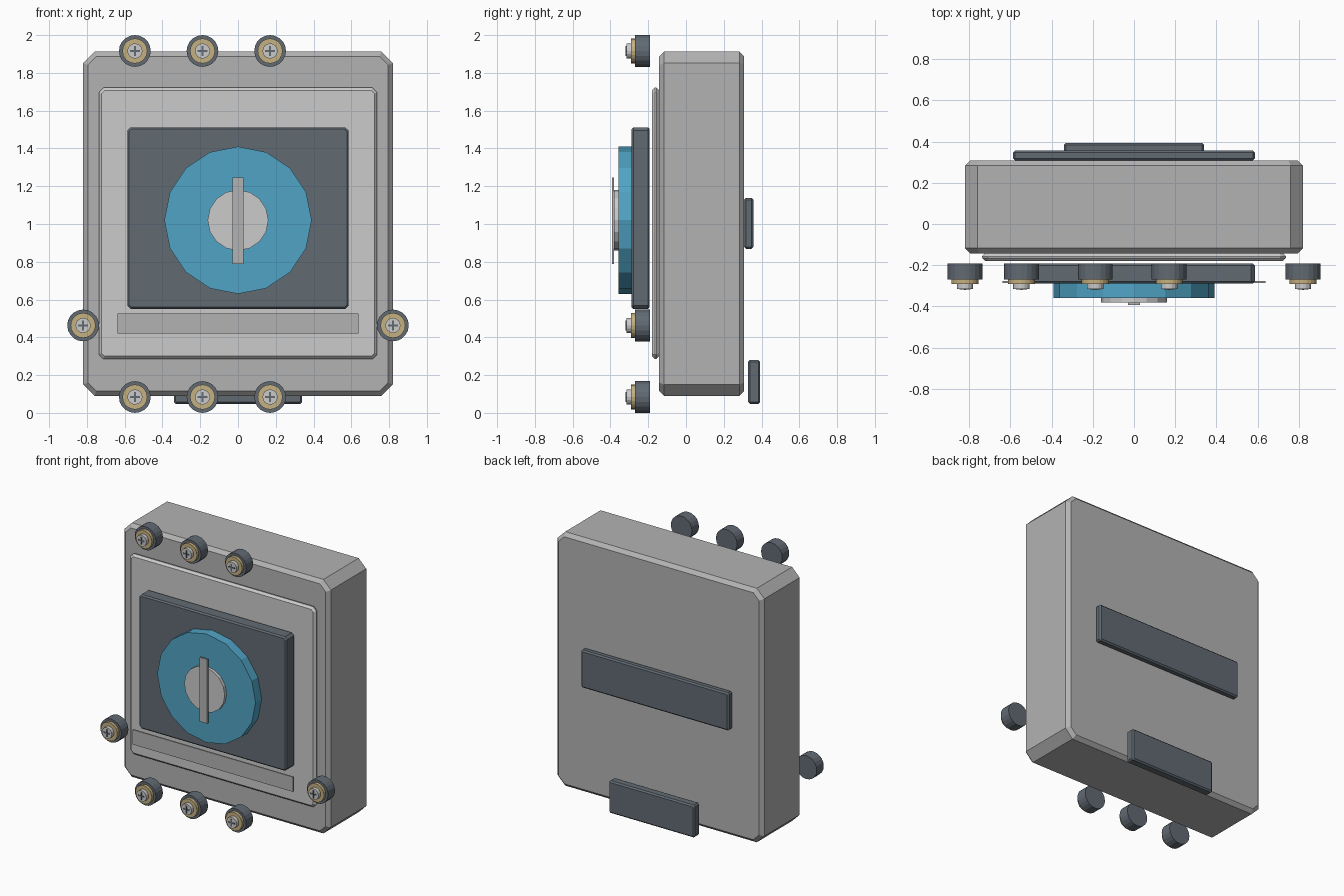
import bpy, bmesh
from math import pi
from mathutils import Matrix

if "Cube" in bpy.data.objects:
    bpy.data.objects.remove(bpy.data.objects["Cube"])


def material(name, rgb):
    m = bpy.data.materials.new(name)
    m.diffuse_color = (*rgb, 1)
    m.use_nodes = True
    m.node_tree.nodes["Principled BSDF"].inputs["Base Color"].default_value = m.diffuse_color
    return m


BODY = material("mid_grey", (0.45, 0.45, 0.45))
LIGHT = material("light_grey", (0.60, 0.60, 0.61))
DARK = material("slate", (0.12, 0.145, 0.17))
BLUE = material("blue", (0.08, 0.37, 0.56))
GOLD = material("brass", (0.56, 0.44, 0.22))


def finish(bm, name, mat):
    mesh = bpy.data.meshes.new(name)
    bm.to_mesh(mesh)
    bm.free()
    mesh.materials.append(mat)
    ob = bpy.data.objects.new(name, mesh)
    bpy.context.collection.objects.link(ob)
    return ob


def box(name, xs, ys, zs, mat, corner=0, rim=0):
    """Box from ranges; corner chamfers the depth edges, rim the front and back outlines."""
    bm = bmesh.new()
    bmesh.ops.create_cube(bm, size=1)
    for v in bm.verts:
        v.co = [r[0] + (c + 0.5) * (r[1] - r[0]) for c, r in zip(v.co, (xs, ys, zs))]

    def chamfer(width, along_depth):
        edges = [e for e in bm.edges
                 if (abs(e.verts[0].co.y - e.verts[1].co.y) > 1e-5) == along_depth]
        bmesh.ops.bevel(bm, geom=edges, offset=width, segments=1, profile=0.5,
                        affect='EDGES')

    if corner:
        chamfer(corner, True)
    if rim:
        chamfer(rim, False)
    return finish(bm, name, mat)


def disc(name, x, z, radius, y0, y1, mat, sides=16):
    """Cylinder whose axis runs front to back."""
    bm = bmesh.new()
    bmesh.ops.create_cone(bm, cap_ends=True, segments=sides, radius1=radius,
                          radius2=radius, depth=abs(y1 - y0))
    bm.transform(Matrix.Translation((x, (y0 + y1) / 2, z)) @ Matrix.Rotation(pi / 2, 4, 'X'))
    return finish(bm, name, mat)


# Housing and raised front cover
box("housing", (-0.82, 0.82), (-0.142, 0.308), (0.09, 1.912), BODY, 0.06, 0.025)
box("front_cover", (-0.737, 0.737), (-0.18, -0.142), (0.285, 1.722), LIGHT, 0.025, 0.015)

# Dial panel, rotary dial and handle
box("dial_panel", (-0.586, 0.586), (-0.289, -0.192), (0.55, 1.512), DARK, 0.018, 0.01)
disc("dial", 0, 1.02, 0.39, -0.358, -0.289, BLUE)
disc("dial_hub", 0, 1.02, 0.161, -0.38, -0.358, LIGHT)
box("dial_handle", (-0.03, 0.03), (-0.393, -0.38), (0.787, 1.247), BODY)

# Blank label strip
box("label_strip", (-0.637, 0.637), (-0.287, -0.277), (0.42, 0.526), BODY)

# Rear mounting rail and clip
box("rear_rail", (-0.587, 0.587), (0.308, 0.357), (0.868, 1.138), DARK, 0.01, 0.01)
box("rear_clip", (-0.34, 0.34), (0.328, 0.393), (0.048, 0.28), DARK, 0.01, 0.01)

# Terminals: three on top, three below, one on each side
spots = [(x, z) for z in (1.916, 0.084) for x in (-0.546, -0.188, 0.17)]
spots += [(-0.82, 0.463), (0.82, 0.463)]
for i, (x, z) in enumerate(spots, 1):
    disc(f"terminal_base_{i}", x, z, 0.084, -0.27, -0.191, DARK, 20)
    disc(f"terminal_washer_{i}", x, z, 0.066, -0.291, -0.27, GOLD, 20)
    disc(f"terminal_screw_{i}", x, z, 0.04, -0.316, -0.291, LIGHT)
    box(f"screw_slot_across_{i}", (x - 0.026, x + 0.026), (-0.319, -0.314),
        (z - 0.005, z + 0.005), DARK)
    box(f"screw_slot_upright_{i}", (x - 0.005, x + 0.005), (-0.32, -0.314),
        (z - 0.026, z + 0.026), DARK)
